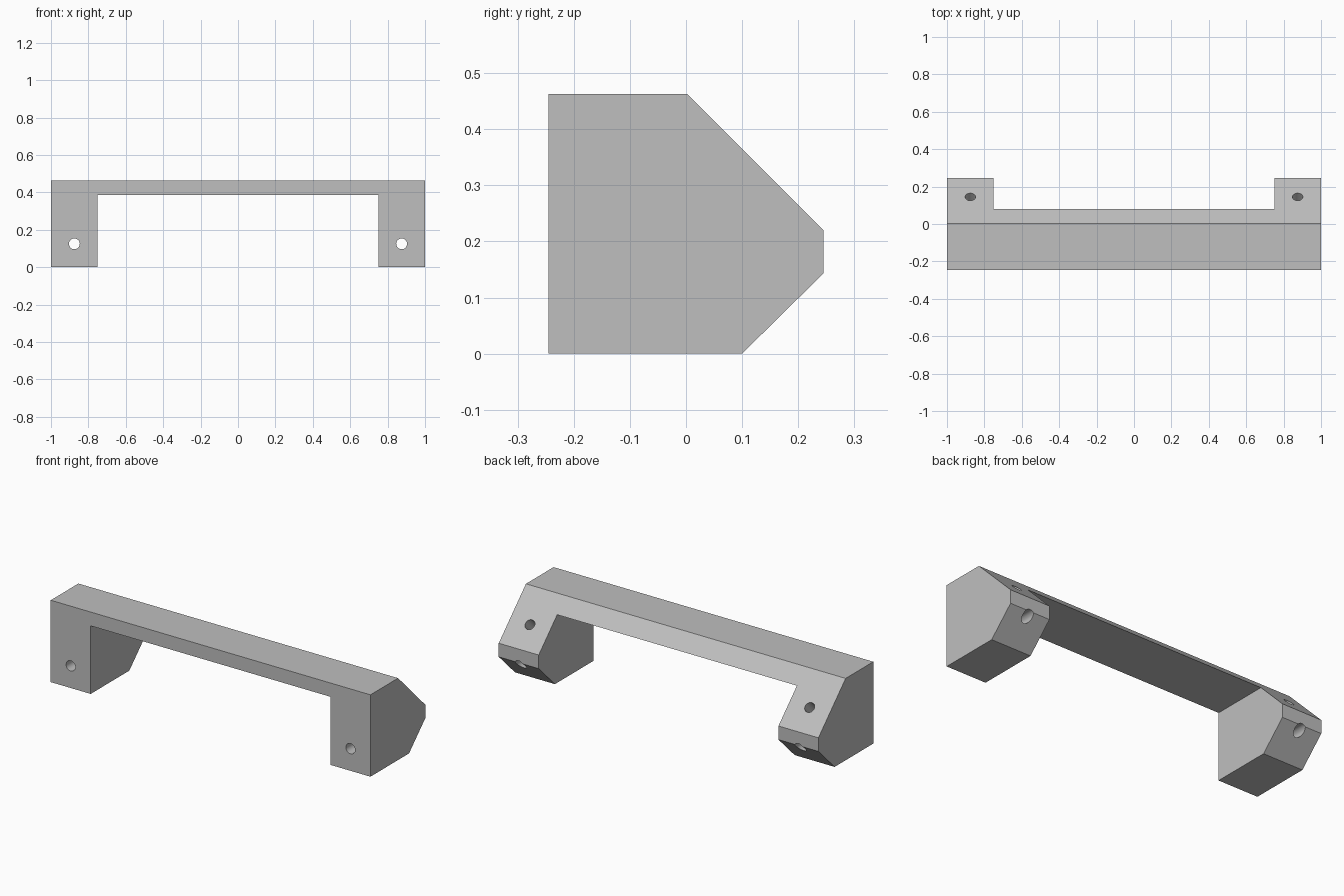
import bpy, bmesh
from mathutils import Vector

cube = bpy.data.objects.get("Cube")
if cube:
    bpy.data.objects.remove(cube, do_unlink=True)

grey = bpy.data.materials.new("light grey")
grey.use_nodes = True
colour = (0.52, 0.52, 0.52, 1)
grey.diffuse_color = colour
grey.node_tree.nodes["Principled BSDF"].inputs["Base Color"].default_value = colour


def extrude_profile(name, profile, x0, x1):
    """Solid made by sweeping a (y, z) outline along x."""
    bm = bmesh.new()
    face = bm.faces.new([bm.verts.new((x0, y, z)) for y, z in profile])
    swept = bmesh.ops.extrude_face_region(bm, geom=[face])["geom"]
    moved = [v for v in swept if isinstance(v, bmesh.types.BMVert)]
    bmesh.ops.translate(bm, verts=moved, vec=(x1 - x0, 0, 0))
    bmesh.ops.recalc_face_normals(bm, faces=bm.faces)
    mesh = bpy.data.meshes.new(name)
    bm.to_mesh(mesh)
    bm.free()
    obj = bpy.data.objects.new(name, mesh)
    bpy.context.collection.objects.link(obj)
    mesh.materials.append(grey)
    return obj


def drill(obj, name, centre, axis, depth, radius):
    """Cut a round hole through obj."""
    bpy.ops.mesh.primitive_cylinder_add(vertices=32, radius=radius, depth=depth, location=centre)
    cutter = bpy.context.object
    cutter.name = name
    cutter.rotation_euler = Vector(axis).to_track_quat('Z', 'Y').to_euler()
    cutter.data.materials.append(grey)
    cutter.hide_render = True
    cutter.hide_set(True)
    cutter.display_type = 'WIRE'
    mod = obj.modifiers.new(name, 'BOOLEAN')
    mod.operation = 'DIFFERENCE'
    mod.solver = 'EXACT'
    mod.object = cutter


# Body with chamfered back, full length
back, top = 0.245, 0.463
outline = [(-back, 0), (0.1, 0), (back, 0.143), (back, 0.22), (0.002, top), (-back, top)]
bracket = extrude_profile("bracket", outline, -1, 1)

# Opening that leaves the bridge between the two feet
opening = extrude_profile("opening_cutter", [(-1, -1), (1, -1), (1, 0.385), (-1, 0.385)], -0.75, 0.75)
opening.hide_render = True
opening.hide_set(True)
cut = bracket.modifiers.new("opening", 'BOOLEAN')
cut.operation = 'DIFFERENCE'
cut.solver = 'EXACT'
cut.object = opening

# Through hole and blind sloping hole in each foot
for side, x in (("left", 0.875), ("right", -0.875)):
    drill(bracket, side + "_through_hole", (x, 0, 0.125), (0, 1, 0), 1, 0.029)
    drill(bracket, side + "_sloping_hole", (x, 0.145, 0.32), (0, 1, 1), 0.25, 0.028)

# Smooth hole walls, sharp block edges
bpy.ops.object.select_all(action='DESELECT')
bracket.select_set(True)
bpy.context.view_layer.objects.active = bracket
for mod in list(bracket.modifiers):
    bpy.ops.object.modifier_apply(modifier=mod.name)
bpy.ops.object.shade_smooth_by_angle()
for obj in [o for o in bpy.data.objects if o.name.endswith(("_hole", "_cutter"))]:
    bpy.data.objects.remove(obj, do_unlink=True)
